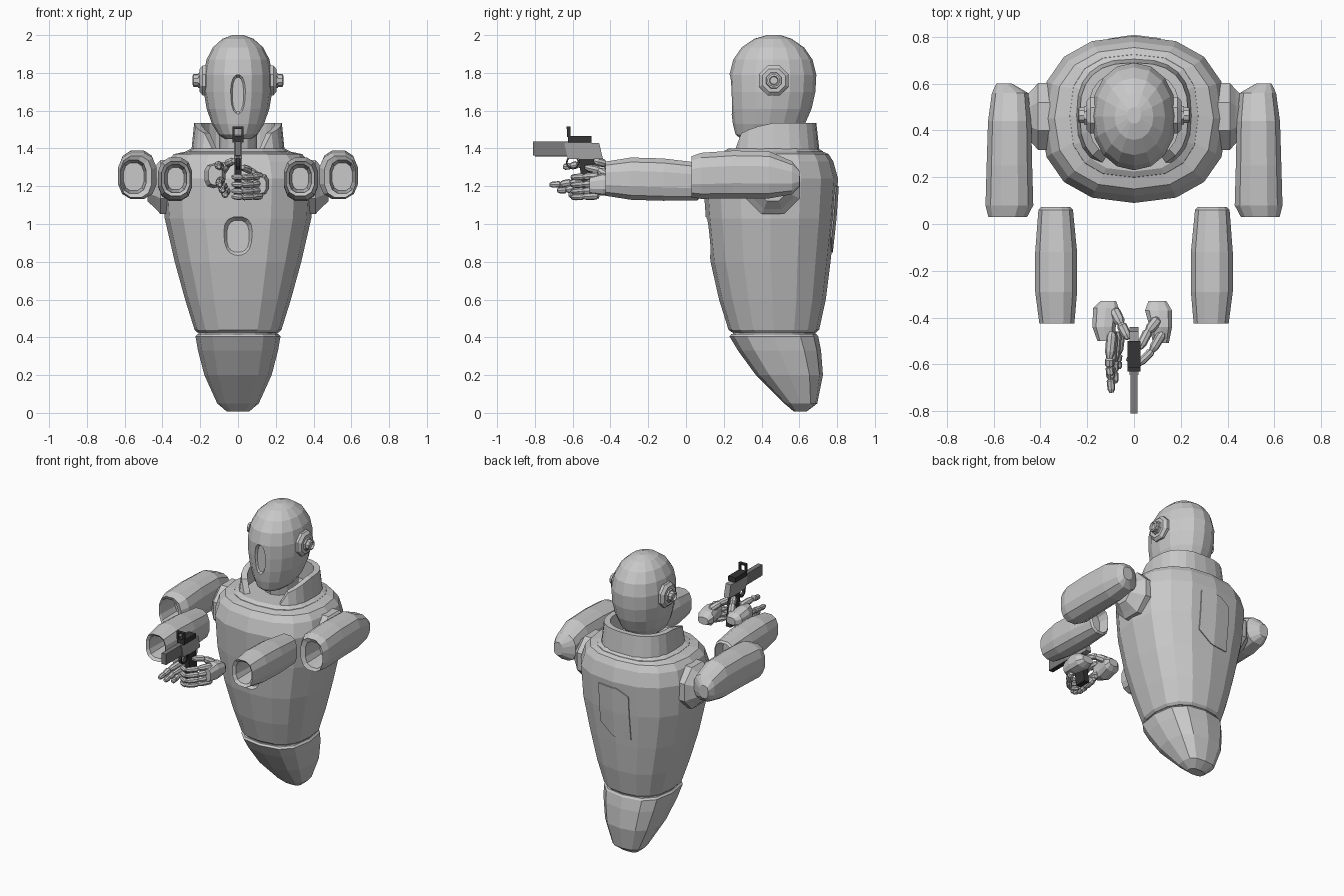
import bpy, bmesh, math
from mathutils import Vector


def material(name, v):
    m = bpy.data.materials.new(name)
    m.diffuse_color = (v, v, v, 1)
    return m


SHELL = material("shell grey", 0.58)
STEEL = material("steel grey", 0.2)
FRAME = material("frame grey", 0.36)
BLACK = material("dark grey", 0.035)


def oval(n, a, b, e, start=0.0):
    """Superellipse points in a plane."""
    pts = []
    for i in range(n):
        t = start + 2 * math.pi * i / n
        c, s = math.cos(t), math.sin(t)
        pts.append((a * math.copysign(abs(c) ** (2 / e), c),
                    b * math.copysign(abs(s) ** (2 / e), s)))
    return pts


def loft(name, rings, mat=SHELL, cap=True, loop=False):
    """Skin a list of equal-length point rings."""
    bm = bmesh.new()
    vr = [[bm.verts.new(p) for p in r] for r in rings]
    n = len(vr[0])
    pairs = list(zip(vr, vr[1:])) + ([(vr[-1], vr[0])] if loop else [])
    for r0, r1 in pairs:
        for i in range(n):
            j = (i + 1) % n
            bm.faces.new((r0[i], r0[j], r1[j], r1[i]))
    if cap and not loop:
        bm.faces.new(vr[0])
        bm.faces.new(vr[-1])
    bmesh.ops.recalc_face_normals(bm, faces=bm.faces)
    me = bpy.data.meshes.new(name)
    bm.to_mesh(me)
    bm.free()
    me.materials.append(mat)
    ob = bpy.data.objects.new(name, me)
    bpy.context.collection.objects.link(ob)
    return ob


def loft_z(name, secs, n=16, e=2.3, mat=SHELL):
    """Sections: z, half width, front y, back y."""
    return loft(name, [[(x, (f + b) / 2 + y, z) for x, y in oval(n, w, (b - f) / 2, e)]
                       for z, w, f, b in secs], mat)


def loft_y(name, secs, n=12, e=2.6, mat=SHELL):
    """Sections: y, centre x, centre z, half width, half height."""
    return loft(name, [[(cx + x, y, cz + z) for x, z in oval(n, w, h, e, math.pi / n)]
                       for y, cx, cz, w, h in secs], mat)


def loft_x(name, secs, cy, cz, n=8, mat=SHELL):
    """Sections: x, radius."""
    return loft(name, [[(x, cy + a, cz + b) for a, b in oval(n, r, r, 2, math.pi / n)]
                       for x, r in secs], mat)


def box(name, x, y0, y1, z0, z1, mat, cx=0.0, slant=0.0):
    """Block, with the lower end shifted along y by slant."""
    q = [(-x, 0), (x, 0), (x, 1), (-x, 1)]
    return loft(name, [[(cx + a, (y1 if k else y0) + d, z) for a, k in q]
                       for z, d in ((z0, slant), (z1, 0))], mat)


def bake(ob):
    dg = bpy.context.evaluated_depsgraph_get()
    me = bpy.data.meshes.new_from_object(ob.evaluated_get(dg))
    ob.modifiers.clear()
    ob.data = me


def carve(ob, cutter):
    m = ob.modifiers.new("recess", 'BOOLEAN')
    m.operation, m.object, m.solver = 'DIFFERENCE', cutter, 'EXACT'
    bake(ob)
    bpy.data.objects.remove(cutter)


def finger(name, pts, r):
    """Chain of rounded segments."""
    pts = [Vector(p) for p in pts]
    for k, (a, b) in enumerate(zip(pts, pts[1:])):
        d = (b - a).normalized()
        u = d.orthogonal().normalized()
        v = d.cross(u)
        q = r * (1 - 0.12 * k)
        rings = [[a.lerp(b, t) + u * x + v * y for x, y in oval(8, q * s, q * s, 2)]
                 for t, s in ((-0.08, 0.55), (0.1, 0.95), (0.75, 0.9), (1.03, 0.5))]
        loft(f"{name}_{k + 1}", rings)


# Torso, waist groove and tapered tail
torso = loft_z("torso", [
    (0.425, 0.215, 0.245, 0.69), (0.44, 0.23, 0.225, 0.705), (0.60, 0.28, 0.175, 0.74),
    (0.80, 0.335, 0.13, 0.765), (1.03, 0.388, 0.105, 0.79), (1.24, 0.40, 0.09, 0.805),
    (1.33, 0.375, 0.12, 0.78), (1.37, 0.34, 0.15, 0.755), (1.385, 0.27, 0.21, 0.72)], 16, 2.4)
loft_z("waist", [(0.405, 0.21, 0.25, 0.685), (0.435, 0.21, 0.25, 0.685)])
loft_z("tail", [
    (0.008, 0.06, 0.57, 0.64), (0.05, 0.11, 0.52, 0.695), (0.20, 0.178, 0.37, 0.725),
    (0.33, 0.212, 0.275, 0.715), (0.405, 0.225, 0.23, 0.70), (0.417, 0.215, 0.24, 0.69)], 12, 2.7)
carve(torso, loft_y("chest_cutter", [
    (0.0, 0, 0.93, 0.095, 0.125), (0.115, 0, 0.93, 0.082, 0.108), (0.145, 0, 0.935, 0.06, 0.085)], 16))

# Access panel with two cut corners, wrapped on the back
bm = bmesh.new()
bmesh.ops.create_grid(bm, x_segments=10, y_segments=14, size=1)
for v in bm.verts:
    a, b = v.co.x, v.co.y
    low = -1 + max(0, a - 0.1) * 0.5
    high = 1 - max(0, -a - 0.3) * 0.35
    v.co = (a * 0.112, 1.0, 1.025 + 0.175 * (low + (high - low) * (b + 1) / 2))
me = bpy.data.meshes.new("back_panel")
bm.to_mesh(me)
bm.free()
me.materials.append(SHELL)
panel = bpy.data.objects.new("back_panel", me)
bpy.context.collection.objects.link(panel)
w = panel.modifiers.new("wrap", 'SHRINKWRAP')
w.target, w.wrap_method = torso, 'PROJECT'
w.use_project_y, w.use_negative_direction, w.use_positive_direction = True, True, False
t = panel.modifiers.new("thickness", 'SOLIDIFY')
t.thickness, t.offset = 0.014, 0
bake(panel)

# Collar: high at the back and sides, low at the throat
def collar_ring(a, b, top):
    ring = []
    for i, (x, y) in enumerate(oval(24, a, b, 2.6, -math.pi / 2)):
        ang = min(i, 24 - i) * 15
        rise = 0 if ang < 40 else min(1.0, 0.6 + (ang - 45) / 110)
        ring.append((x, 0.465 + y, 1.40 + 0.135 * rise if top else 1.355))
    return ring


loft("collar", [collar_ring(0.25, 0.245, False), collar_ring(0.232, 0.225, True),
                collar_ring(0.195, 0.19, True), collar_ring(0.20, 0.195, False)], loop=True)
loft_z("collar_base", [(1.35, 0.285, 0.19, 0.735), (1.385, 0.275, 0.20, 0.725),
                       (1.40, 0.245, 0.225, 0.70)], 16, 2.6)
loft_z("neck", [(1.37, 0.10, 0.36, 0.60), (1.52, 0.10, 0.34, 0.60)], 12, 2)

# Head with recessed oval faceplate
head = loft_z("head", [
    (1.45, 0.07, 0.29, 0.53), (1.475, 0.105, 0.262, 0.58), (1.53, 0.138, 0.248, 0.63),
    (1.61, 0.166, 0.238, 0.665), (1.70, 0.181, 0.232, 0.685), (1.79, 0.182, 0.23, 0.69),
    (1.87, 0.167, 0.25, 0.67), (1.935, 0.133, 0.295, 0.625), (1.98, 0.083, 0.36, 0.56),
    (2.0, 0.03, 0.43, 0.50)], 16, 2.1)
carve(head, loft_y("face_cutter", [
    (0.1, 0, 1.685, 0.042, 0.107), (0.24, 0, 1.685, 0.04, 0.105), (0.256, 0, 1.685, 0.03, 0.092)], 16, 2.4))

for s, side in ((-1, "left"), (1, "right")):
    # Ear discs and shoulder plates
    loft_x(side + "_ear_disc", [(s * 0.15, 0.085), (s * 0.187, 0.085), (s * 0.203, 0.066),
                                (s * 0.203, 0.045), (s * 0.213, 0.042)], 0.465, 1.76)
    loft_x(side + "_ear_knob", [(s * 0.2, 0.034), (s * 0.236, 0.034), (s * 0.24, 0.024),
                                (s * 0.228, 0.02)], 0.465, 1.76, 10)
    loft_x(side + "_shoulder_plate", [(s * 0.36, 0.155), (s * 0.41, 0.155), (s * 0.435, 0.125),
                                      (s * 0.48, 0.08)], 0.46, 1.195)
    # Upper arm: closed at the back, hollow at the front
    loft_y(side + "_upper_arm", [(y, s * x, z, a, b) for y, x, z, a, b in (
        (0.60, 0.555, 1.24, 0.035, 0.045), (0.56, 0.53, 1.245, 0.08, 0.09),
        (0.44, 0.532, 1.26, 0.095, 0.128), (0.25, 0.533, 1.262, 0.10, 0.13),
        (0.08, 0.533, 1.255, 0.105, 0.125), (0.03, 0.54, 1.25, 0.085, 0.112),
        (0.04, 0.552, 1.25, 0.068, 0.09), (0.18, 0.552, 1.25, 0.055, 0.075))])
    # Forearm: rounded elbow, hollow wrist
    loft_y(side + "_forearm", [(y, s * x, z, a, b) for y, x, z, a, b in (
        (0.0, 0.335, 1.225, 0.055, 0.075), (0.072, 0.335, 1.225, 0.065, 0.09),
        (0.06, 0.335, 1.225, 0.076, 0.103), (-0.12, 0.333, 1.235, 0.092, 0.115),
        (-0.29, 0.333, 1.24, 0.092, 0.115), (-0.425, 0.33, 1.24, 0.077, 0.093),
        (-0.41, 0.33, 1.24, 0.06, 0.076), (-0.27, 0.33, 1.24, 0.045, 0.06))])

# Palms
loft_y("left_palm", [(-0.33, -0.11, 1.255, 0.035, 0.025), (-0.36, -0.12, 1.255, 0.057, 0.05),
                     (-0.44, -0.128, 1.255, 0.052, 0.066), (-0.50, -0.12, 1.26, 0.038, 0.055)], 10)
loft_y("right_palm", [(-0.33, 0.10, 1.20, 0.04, 0.025), (-0.37, 0.105, 1.205, 0.06, 0.05),
                      (-0.44, 0.115, 1.21, 0.05, 0.06), (-0.51, 0.115, 1.205, 0.035, 0.045)], 10)
# Left fingers reach forward, its thumb crosses behind the grip
for k, (x, z, tip) in enumerate(((-0.105, 1.315, -0.65), (-0.10, 1.22, -0.72),
                                 (-0.085, 1.19, -0.68), (-0.07, 1.165, -0.62))):
    finger(f"left_finger_{k + 1}", [(x + 0.01, -0.47, z - 0.01 + 0.02 * (k > 0)), (x, (tip - 0.5) / 2, z),
                                    (x, (tip * 3 - 0.5) / 4, z - 0.01), (x + 0.004, tip, z - 0.012)], 0.024)
finger("left_thumb", [(-0.085, -0.37, 1.28), (-0.055, -0.43, 1.32), (-0.025, -0.49, 1.335)], 0.026)
# Right fingers curl around the grip
for k, z in enumerate((1.255, 1.215, 1.18, 1.15)):
    finger(f"right_finger_{k + 1}", [(0.12, -0.47, z), (0.075, -0.545, z - 0.005),
                                     (0.02, -0.60, z - 0.008), (-0.03, -0.575, z - 0.005)], 0.022)
finger("right_thumb", [(0.10, -0.41, 1.25), (0.06, -0.46, 1.285), (0.025, -0.53, 1.30)], 0.025)

# Pistol: barrel, frame, grip, trigger guard and optic
box("pistol_slide", 0.016, -0.81, -0.50, 1.362, 1.436, STEEL)
box("pistol_rail", 0.013, -0.80, -0.55, 1.358, 1.37, BLACK)
box("pistol_frame", 0.02, -0.645, -0.46, 1.345, 1.43, FRAME, slant=0.02)
box("pistol_grip", 0.019, -0.57, -0.49, 1.135, 1.36, BLACK, slant=0.03)
loft("trigger_guard", [[(x, -0.60 + a, 1.325 + b) for a, b in oval(12, r, r, 2)]
                       for x, r in ((-0.01, 0.036), (0.01, 0.036), (0.01, 0.027), (-0.01, 0.027))],
     BLACK, loop=True)
box("optic_base", 0.028, -0.625, -0.50, 1.432, 1.465, BLACK)
for x in (-0.023, 0.023):
    box("optic_post", 0.005, -0.63, -0.612, 1.46, 1.515, BLACK, cx=x)
box("optic_top", 0.028, -0.632, -0.612, 1.503, 1.515, BLACK)
